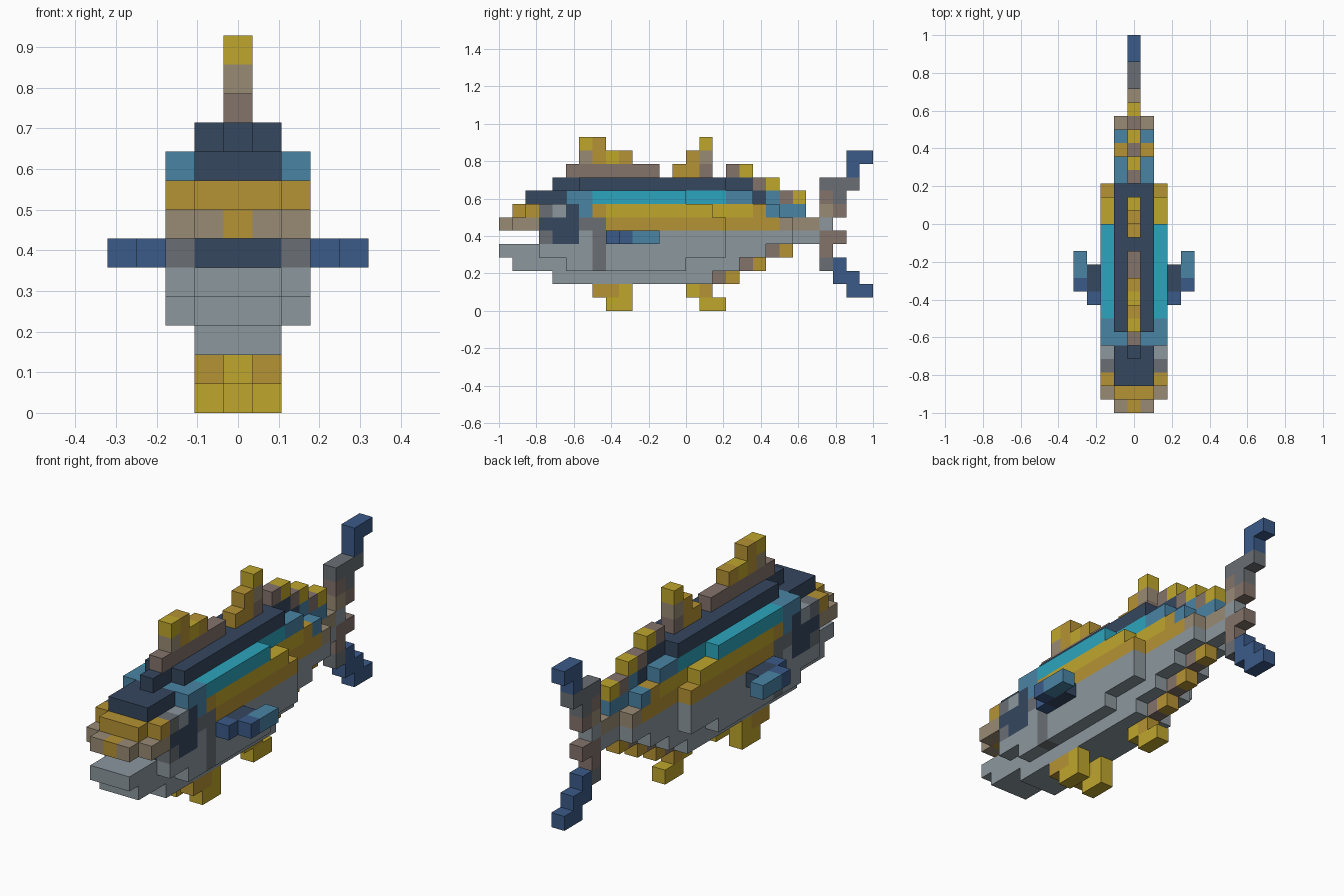
import bpy, bmesh
from mathutils import Vector

if "Cube" in bpy.data.objects:
    bpy.data.objects.remove(bpy.data.objects["Cube"], do_unlink=True)

U = 2 / 28  # edge of one block


def linear(hexcode):
    out = []
    for i in (0, 2, 4):
        c = int(hexcode[i:i + 2], 16) / 255
        out.append(c / 12.92 if c <= 0.04045 else ((c + 0.055) / 1.055) ** 2.4)
    return (*out, 1.0)


PALETTE = {
    "N": ("navy", "35475F"), "C": ("cyan", "2CA5BD"), "Y": ("yellow", "BFA62C"),
    "O": ("ochre", "B59233"), "T": ("tan", "998B75"), "S": ("silver", "8B979E"),
    "G": ("grey", "6A6F74"), "B": ("brown", "84736B"), "L": ("blue", "3B5A88"),
    "E": ("steel_blue", "4A84A5"),
}
MATS = {}
for key, (name, code) in PALETTE.items():
    m = bpy.data.materials.new(name)
    m.use_nodes = True
    m.diffuse_color = linear(code)
    bsdf = m.node_tree.nodes["Principled BSDF"]
    bsdf.inputs["Base Color"].default_value = linear(code)
    bsdf.inputs["Roughness"].default_value = 0.8
    MATS[key] = m

SIDES = [  # outward direction and the corners of that block face
    ((1, 0, 0), [(1, 0, 0), (1, 1, 0), (1, 1, 1), (1, 0, 1)]),
    ((-1, 0, 0), [(0, 0, 0), (0, 0, 1), (0, 1, 1), (0, 1, 0)]),
    ((0, 1, 0), [(0, 1, 0), (0, 1, 1), (1, 1, 1), (1, 1, 0)]),
    ((0, -1, 0), [(0, 0, 0), (1, 0, 0), (1, 0, 1), (0, 0, 1)]),
    ((0, 0, 1), [(0, 0, 1), (1, 0, 1), (1, 1, 1), (0, 1, 1)]),
    ((0, 0, -1), [(0, 0, 0), (0, 1, 0), (1, 1, 0), (1, 0, 0)]),
]


def cells(slices):
    """slices: {x column: [(row, first block from the nose, colours), ...]}"""
    return {(x, first + i, row): c
            for x, rows in slices.items()
            for row, first, colours in rows
            for i, c in enumerate(colours)}


def build(name, slices):
    """Make the outer skin of a stack of blocks, coloured block by block."""
    grid = cells(slices)
    used = sorted(set(grid.values()))
    bm = bmesh.new()
    verts = {}

    def vert(p):
        if p not in verts:
            verts[p] = bm.verts.new(Vector((p[0] - 0.5, p[1] - 14, p[2])) * U)
        return verts[p]

    for (x, y, z), colour in grid.items():
        for (dx, dy, dz), corners in SIDES:
            if (x + dx, y + dy, z + dz) not in grid:
                f = bm.faces.new([vert((x + a, y + b, z + c)) for a, b, c in corners])
                f.material_index = used.index(colour)
    mesh = bpy.data.meshes.new(name)
    bm.to_mesh(mesh)
    bm.free()
    for c in used:
        mesh.materials.append(MATS[c])
    bpy.context.collection.objects.link(bpy.data.objects.new(name, mesh))


# Body slices: the middle, the shoulders beside it, and the outer flanks
middle = [
    (9, 4, "N" * 15 + "BY"),
    (8, 2, "N" * 18 + "EBY"),
    (7, 1, "O" * 19 + "EEE"),
    (6, 0, "O" * 21 + "TTTS"),
    (5, 3, "N" + "S" * 20),
    (4, 0, "S" * 20 + "BO"),
    (3, 1, "S" * 17 + "BO"),
    (2, 4, "S" * 12 + "BO"),
]
shoulder = [
    (9, 6, "N" * 11),
    (8, 2, "NNNEE" + "C" * 10 + "EE"),
    (7, 1, "OOO" + "Y" * 15 + "OE"),
    (6, 0, "T" + "O" * 20 + "T"),
    (5, 3, "N" + "S" * 18),
    (4, 0, "S" * 20),
    (3, 1, "S" * 17),
    (2, 4, "S" * 12),
]
flank = [  # carries the eye and the gill stripe
    (8, 5, "EE" + "C" * 7),
    (7, 2, "OGSNEO" + "Y" * 8),
    (6, 1, "TTNNNGG" + "O" * 9),
    (5, 3, "GNNSG" + "S" * 9),
    (4, 3, "SSSSG" + "S" * 9),
    (3, 5, "SSG" + "S" * 6),
]
build("body", {0: middle, 1: shoulder, -1: shoulder, 2: flank, -2: flank})

# Fins along the back and belly
build("front_dorsal_fin", {0: [(10, 5, "B" * 7), (11, 6, "TOYO"), (12, 6, "YO")]})
build("rear_dorsal_fin", {0: [(10, 13, "OOB"), (11, 14, "OT"), (12, 15, "Y")]})
build("back_finlet", {0: [(10, 17, "BY")]})
build("anal_fin", {0: [(1, 14, "YO"), (0, 15, "YY")]})

# Forked tail
build("tail_fin", {0: [
    (11, 26, "LL"), (10, 26, "L"), (9, 24, "GGG"), (8, 24, "BG"), (7, 24, "TB"),
    (5, 24, "BB"), (4, 24, "B"), (3, 24, "GL"), (2, 25, "LL"), (1, 26, "LL"),
]})

# Paired fins
for side, s in (("left", 1), ("right", -1)):
    build(side + "_pelvic_fin", {s: [(1, 7, "OOY"), (0, 8, "YY")]})
    build(side + "_pectoral_fin", {3 * s: [(5, 8, "LNN")], 4 * s: [(5, 9, "LEE")]})
